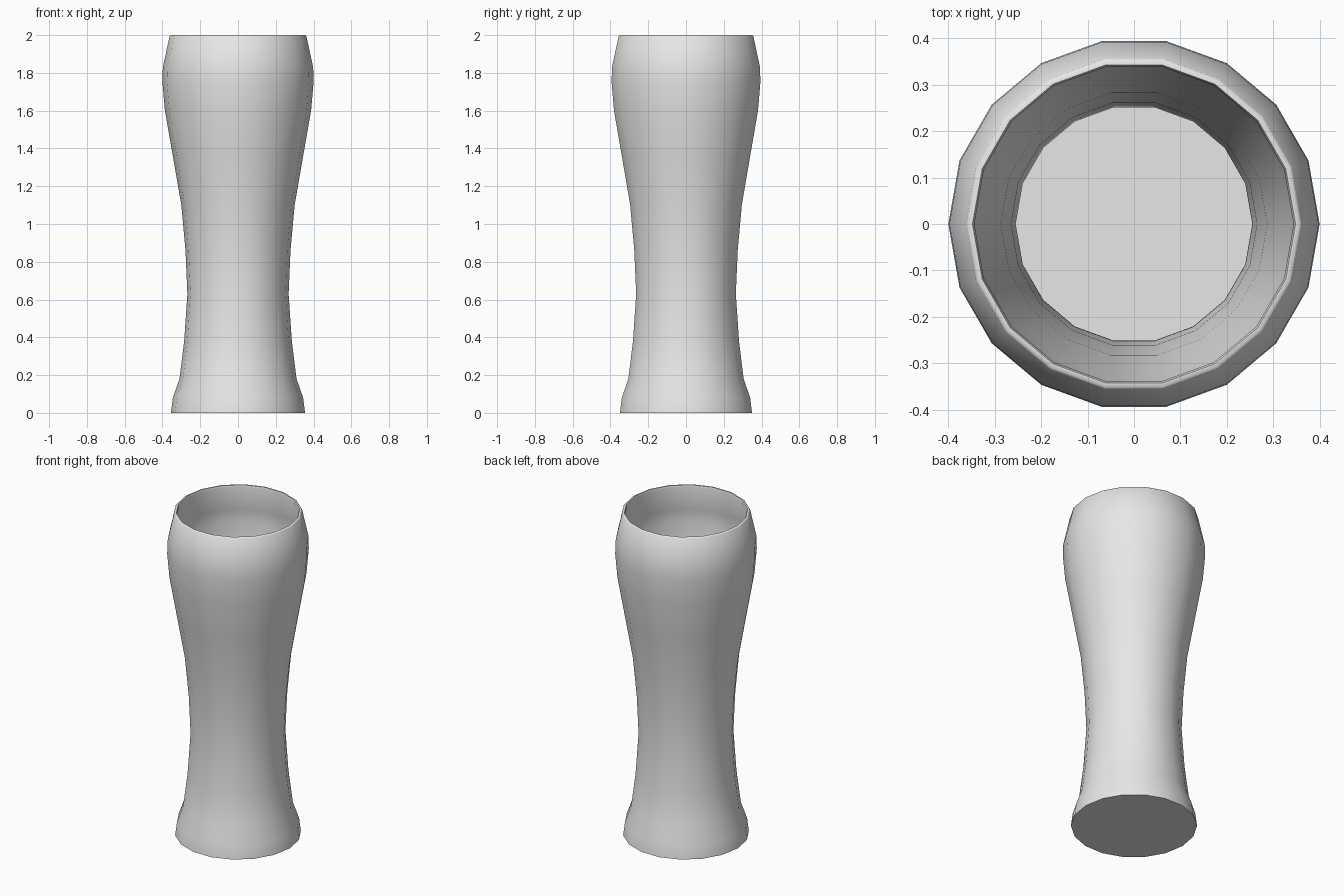
import bpy, bmesh, math

if "Cube" in bpy.data.objects:
    bpy.data.objects.remove(bpy.data.objects["Cube"])

SIDES = 18

# Glass profile (radius, height): outer wall going up, inner wall going down
outer = [(0.355, 0.0), (0.345, 0.08), (0.31, 0.18), (0.285, 0.38), (0.268, 0.63),
         (0.278, 0.86), (0.30, 1.1), (0.345, 1.36), (0.387, 1.6), (0.40, 1.75),
         (0.398, 1.83), (0.362, 1.995)]
rim = [(0.357, 2.0), (0.348, 2.0)]
inner = [(r - 0.013, z) for r, z in reversed(outer[1:-1])]
profile = outer + rim + [(0.344, 1.99)] + inner + [(0.338, 0.03)]

# Revolve the profile and cap the base and inside floor
bm = bmesh.new()
rings = []
for r, z in profile:
    rings.append([bm.verts.new((r * math.cos(2 * math.pi * i / SIDES),
                                r * math.sin(2 * math.pi * i / SIDES), z))
                  for i in range(SIDES)])
for a, b in zip(rings, rings[1:]):
    for i in range(SIDES):
        j = (i + 1) % SIDES
        bm.faces.new((a[i], a[j], b[j], b[i]))
bm.faces.new(list(reversed(rings[0])))
bm.faces.new(rings[-1])
bmesh.ops.recalc_face_normals(bm, faces=bm.faces)

mesh = bpy.data.meshes.new("drinking_glass")
bm.to_mesh(mesh)
bm.free()
glass = bpy.data.objects.new("drinking_glass", mesh)
bpy.context.collection.objects.link(glass)

# Single pale grey colour
mat = bpy.data.materials.new("pale_grey")
mat.diffuse_color = (0.8, 0.8, 0.8, 1)
mat.use_nodes = True
mat.node_tree.nodes["Principled BSDF"].inputs["Base Color"].default_value = mat.diffuse_color
mesh.materials.append(mat)

# Smooth walls, sharp base edge
bpy.context.view_layer.objects.active = glass
glass.select_set(True)
bpy.ops.object.shade_smooth_by_angle(angle=math.radians(50))
